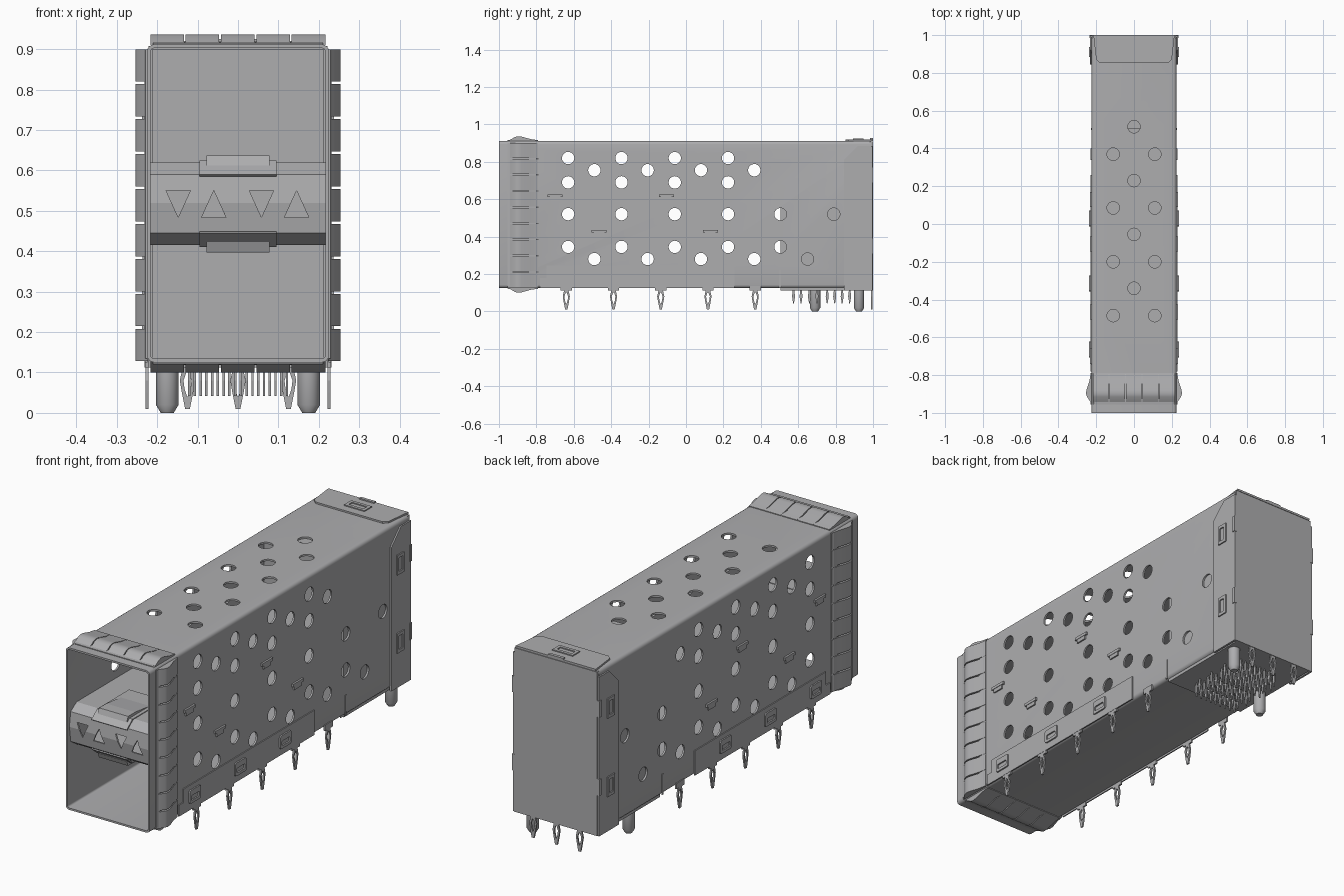
import bpy, bmesh, math

cube = bpy.data.objects.get("Cube")
if cube:
    bpy.data.objects.remove(cube, do_unlink=True)

metal = bpy.data.materials.new("sheet_metal_grey")
metal.use_nodes = True
grey = (0.42, 0.42, 0.43, 1)
metal.diffuse_color = grey
metal.node_tree.nodes["Principled BSDF"].inputs["Base Color"].default_value = grey


def place(axis, u, v, w):
    # Profile plane per axis: x -> (y, z), y -> (x, z), z -> (x, y)
    return {"x": (w, u, v), "y": (u, w, v), "z": (u, v, w)}[axis]


def prism(bm, pts, axis, lo, hi, hole=None):
    """Extrude an outline along an axis, with an optional hole of equal point count."""
    def loop(points, w):
        return [bm.verts.new(place(axis, u, v, w)) for u, v in points]
    a, b = loop(pts, lo), loop(pts, hi)
    n = len(pts)
    if hole:
        c, d = loop(hole, lo), loop(hole, hi)
    else:
        bm.faces.new(a)
        bm.faces.new(b)
    for i in range(n):
        j = (i + 1) % n
        bm.faces.new((a[i], a[j], b[j], b[i]))
        if hole:
            bm.faces.new((c[i], c[j], d[j], d[i]))
            bm.faces.new((a[i], a[j], c[j], c[i]))
            bm.faces.new((b[i], b[j], d[j], d[i]))


def rect(u0, u1, v0, v1):
    return [(u0, v0), (u1, v0), (u1, v1), (u0, v1)]


def box(bm, x0, x1, y0, y1, z0, z1):
    prism(bm, rect(x0, x1, y0, y1), "z", z0, z1)


def circle(u, v, r, n=24):
    return [(u + r * math.cos(math.tau * i / n), v + r * math.sin(math.tau * i / n)) for i in range(n)]


def rounded(u0, u1, v0, v1, r, steps=5):
    pts = []
    corners = [(u1 - r, v1 - r), (u0 + r, v1 - r), (u0 + r, v0 + r), (u1 - r, v0 + r)]
    for k, (cu, cv) in enumerate(corners):
        for i in range(steps):
            t = math.pi / 2 * (k + i / (steps - 1))
            pts.append((cu + r * math.cos(t), cv + r * math.sin(t)))
    return pts


def finish(bm, name, smooth=False, cutter=None):
    bmesh.ops.recalc_face_normals(bm, faces=bm.faces)
    mesh = bpy.data.meshes.new(name)
    bm.to_mesh(mesh)
    bm.free()
    ob = bpy.data.objects.new(name, mesh)
    bpy.context.scene.collection.objects.link(ob)
    mesh.materials.append(metal)
    if cutter:
        mod = ob.modifiers.new("holes", "BOOLEAN")
        mod.object, mod.solver = cutter, "EXACT"
        deps = bpy.context.evaluated_depsgraph_get()
        cut_mesh = bpy.data.meshes.new_from_object(ob.evaluated_get(deps))
        ob.modifiers.clear()
        ob.data = cut_mesh
        bpy.data.objects.remove(cutter, do_unlink=True)
    if smooth:
        bpy.ops.object.select_all(action="DESELECT")
        ob.select_set(True)
        bpy.context.view_layer.objects.active = ob
        bpy.ops.object.shade_smooth_by_angle(angle=math.radians(35))
    return ob


W, Z0, Z1 = 0.225, 0.125, 0.912

# Vent hole pattern through both sides and the roof
bm = bmesh.new()
row_a = [-0.63 + 0.285 * i for i in range(4)]
row_b = [-0.49 + 0.285 * i for i in range(4)]
rows = [(0.82, row_a), (0.755, row_b), (0.69, row_a), (0.52, row_a + [0.505, 0.79]),
        (0.345, row_a + [0.505]), (0.28, row_b + [0.65])]
for z, ys in rows:
    for y in ys:
        prism(bm, circle(y, z, 0.033), "x", -0.3, 0.3)
for i in range(4):
    prism(bm, circle(0, -0.34 + 0.285 * i, 0.033), "z", 0.88, 0.95)
    for x in (-0.11, 0.11):
        prism(bm, circle(x, -0.485 + 0.285 * i, 0.033), "z", 0.88, 0.95)
holes = finish(bm, "vent_cutter")

# Cage shell
bm = bmesh.new()
prism(bm, rounded(-W, W, Z0, Z1, 0.018), "y", -1, 0.99,
      rounded(-W + 0.009, W - 0.009, Z0 + 0.009, Z1 - 0.009, 0.009))
finish(bm, "cage_shell", True, holes)

# Connector block and its base
bm = bmesh.new()
box(bm, -0.213, 0.213, 0.505, 0.985, 0.136, 0.9)
box(bm, -0.215, 0.215, 0.505, 0.985, 0.112, 0.136)
finish(bm, "connector_block")

# Rear cover: back plate, roof flap and side flaps
bm = bmesh.new()
box(bm, -0.222, 0.222, 0.985, 1, 0.112, 0.908)
prism(bm, [(-0.215, 1), (-0.2, 0.87), (-0.18, 0.852), (0.18, 0.852), (0.2, 0.87), (0.215, 1)],
      "z", Z1 - 0.002, 0.92)
flap = [(0.845, 0.112), (0.998, 0.112), (0.998, 0.885), (0.92, 0.885), (0.845, 0.81)]
for s in (-1, 1):
    prism(bm, flap, "x", s * 0.222, s * 0.232)
finish(bm, "rear_cover")

# Cover latch windows and corner tabs
bm = bmesh.new()
prism(bm, rect(-0.055, 0.055, 0.892, 0.948), "z", 0.918, 0.925, rect(-0.04, 0.04, 0.907, 0.933))
box(bm, -0.04, 0.04, 0.985, 1, 0.91, 0.926)
for s in (-1, 1):
    for z in (0.71, 0.33):
        prism(bm, rect(0.885, 0.938, z - 0.048, z + 0.048), "x", s * 0.23, s * 0.238,
              rect(0.897, 0.926, z - 0.033, z + 0.033))
        box(bm, s * 0.222, s * 0.236, 0.985, 1, z - 0.02, z + 0.06)
finish(bm, "cover_latches")

# Lower side flanges with latch windows
bm = bmesh.new()
flange = [(-0.78, Z0), (0.26, Z0), (0.26, 0.245), (-0.745, 0.245), (-0.745, 0.18), (-0.78, 0.18)]
for s in (-1, 1):
    prism(bm, flange, "x", s * 0.224, s * 0.23)
    for y in (-0.665, -0.315, 0.03):
        prism(bm, rounded(y - 0.042, y + 0.042, 0.158, 0.222, 0.008, 3), "x", s * 0.229, s * 0.237,
              rounded(y - 0.03, y + 0.03, 0.172, 0.195, 0.004, 3))
    box(bm, s * 0.224, s * 0.228, 0.498, 0.508, Z0, 0.225)
finish(bm, "side_flanges")

# Divider retaining tabs on the sides
bm = bmesh.new()
for s in (-1, 1):
    for y, z, d in ((-0.7, 0.618, -1), (-0.105, 0.618, -1), (-0.465, 0.428, -1), (0.13, 0.428, -1)):
        box(bm, s * 0.222, s * 0.234, y - 0.04, y + 0.04, z - 0.007, z + 0.007)
        box(bm, s * 0.222, s * 0.232, y - 0.028, y + 0.028, z - 0.025, z - 0.007)
finish(bm, "retaining_tabs")

# Spring fingers around the mouth
bm = bmesh.new()
bulge = [(-0.955, -0.002), (-0.935, 0.01), (-0.915, 0.024), (-0.9, 0.029), (-0.88, 0.027),
         (-0.83, 0.011), (-0.79, 0.004), (-0.79, -0.002)]
band = [(-0.955, -0.002), (-0.955, 0.004), (-0.935, 0.007), (-0.8, 0.006), (-0.79, -0.002)]
for s in (-1, 1):
    side = [(s * (W + d), y) for y, d in bulge]
    for i in range(9):
        z = 0.128 + 0.0865 * i
        prism(bm, side, "z", z, z + 0.08)
    prism(bm, [(s * (W + d), y) for y, d in band], "z", 0.135, 0.9)
    edge = Z1 if s > 0 else Z0
    for i in range(5):
        x = -0.217 + 0.0875 * i
        prism(bm, [(y, edge + s * d * 0.85) for y, d in bulge], "x", x, x + 0.083)
    prism(bm, [(y, edge + s * d * 0.85) for y, d in band], "x", -0.21, 0.21)
finish(bm, "spring_fingers", True)

# Hollow centre divider with triangular indicator windows
bm = bmesh.new()
for x, d in ((-0.148, -1), (-0.06, 1), (0.058, -1), (0.145, 1)):
    prism(bm, [(x - 0.03, 0.517 - d * 0.033), (x + 0.03, 0.517 - d * 0.033), (x, 0.517 + d * 0.033)],
          "y", -1.1, -0.9)
windows = finish(bm, "window_cutter")
bm = bmesh.new()
outer = [(0.505, 0.62), (-0.93, 0.62), (-0.975, 0.59), (-0.985, 0.52), (-0.975, 0.445),
         (-0.93, 0.415), (0.505, 0.415)]
inner = [(y if y > 0 else y + 0.008, z + (0.008 if z < 0.5 else -0.008)) for y, z in outer]
prism(bm, outer + inner[::-1], "x", -0.218, 0.218)
finish(bm, "centre_divider", False, windows)

# Divider latch springs, above and below
bm = bmesh.new()
for s in (-1, 1):
    def z(d):
        return 0.5175 + s * d
    prism(bm, [(-0.985, z(0.068)), (-0.94, z(0.103)), (-0.7, z(0.104)), (-0.7, z(0.107)),
               (-0.945, z(0.107)), (-0.99, z(0.072))], "x", -0.095, 0.095)
    prism(bm, [(-0.965, z(0.095)), (-0.955, z(0.12)), (-0.9, z(0.12)), (-0.78, z(0.106)),
               (-0.78, z(0.1))], "x", -0.078, 0.078)
finish(bm, "divider_latches")

# Press-fit pins along the sides and the rear
eye = [(-0.01, 0.122), (-0.019, 0.08), (-0.014, 0.05), (-0.006, 0.01)]
slot = [(-0.003, 0.1), (-0.01, 0.08), (-0.007, 0.058), (-0.001, 0.04)]


def press_pin(bm, axis, c, w):
    def outline(half):
        return [(c + u, v) for u, v in half] + [(c - u, v) for u, v in half[::-1]]
    prism(bm, outline(eye), axis, w - 0.004, w + 0.004, outline(slot))
    prism(bm, rect(c - 0.03, c + 0.03, 0.112, 0.14), axis, w - 0.004, w + 0.004)


bm = bmesh.new()
for i in range(5):
    for x in (-0.225, 0.225):
        press_pin(bm, "x", -0.64 + 0.2525 * i, x)
for x in (-0.125, 0, 0.125):
    press_pin(bm, "y", x, 0.993)
finish(bm, "press_fit_pins")

# Connector contact pins in staggered rows
bm = bmesh.new()
for r, y in enumerate((0.575, 0.615, 0.66, 0.7, 0.755, 0.795, 0.835, 0.875)):
    for i in range(9):
        x = -0.121 + 0.0285 * i + 0.0143 * (r % 2)
        prism(bm, [(y - 0.004, 0.115), (y - 0.008, 0.08), (y - 0.002, 0.042), (y + 0.002, 0.042),
                   (y + 0.008, 0.08), (y + 0.004, 0.115)], "x", x - 0.003, x + 0.003)
finish(bm, "contact_pins")

# Locating posts with tapered tips
bm = bmesh.new()
for x, y in ((0.175, 0.925), (-0.175, 0.69)):
    rings = [[bm.verts.new((u, v, z)) for u, v in circle(x, y, r)]
             for z, r in ((0.115, 0.028), (0.02, 0.028), (0, 0.016))]
    for a, b in zip(rings, rings[1:]):
        for i in range(len(a)):
            bm.faces.new((a[i - 1], a[i], b[i], b[i - 1]))
    bm.faces.new(rings[0])
    bm.faces.new(rings[-1])
finish(bm, "locating_posts", True)
